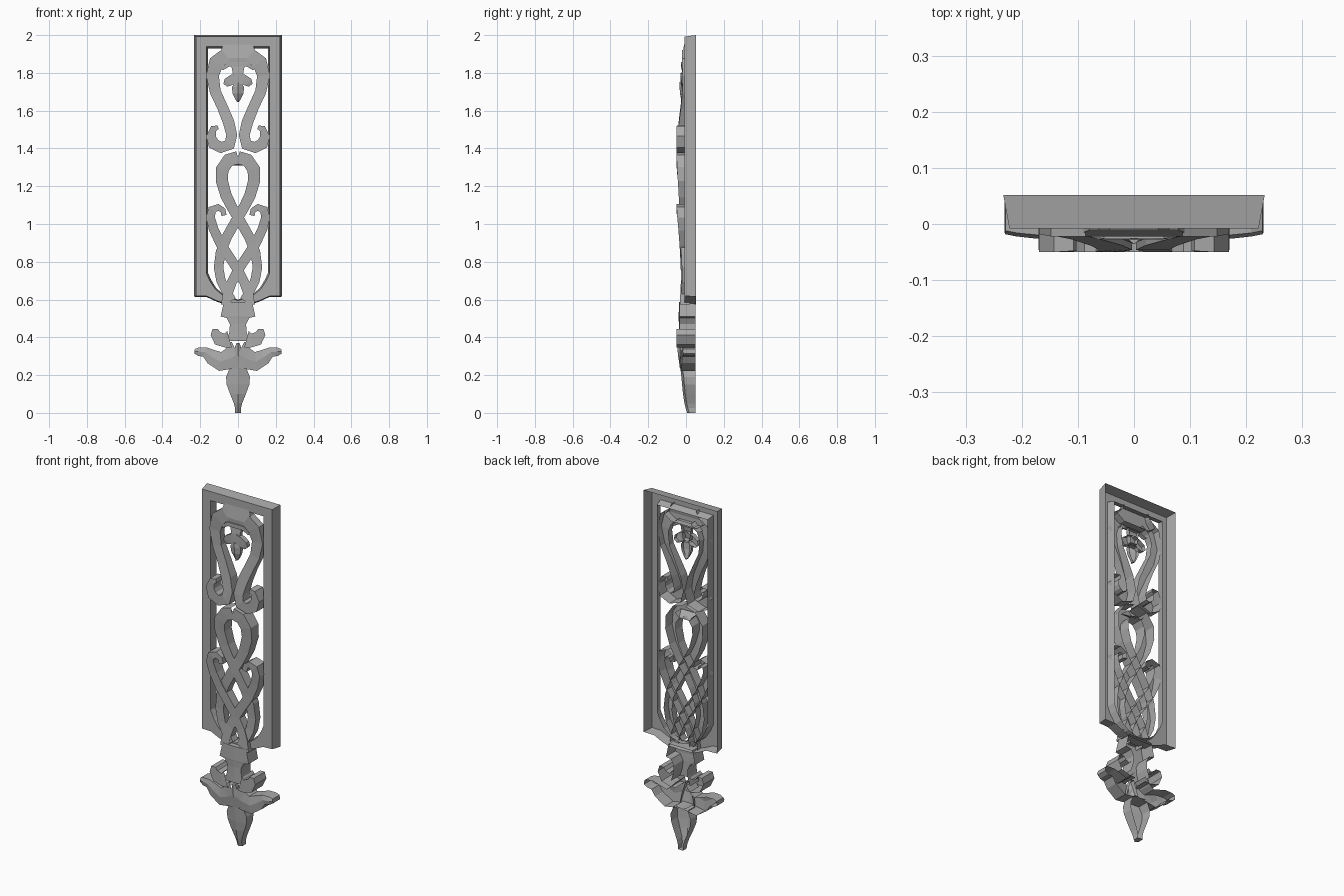
import bpy, bmesh
from mathutils import Vector

grey = bpy.data.materials.new("dark_grey")
grey.diffuse_color = (.4, .4, .4, 1)


def finish(name, bm):
    me = bpy.data.meshes.new(name)
    bm.to_mesh(me)
    bm.free()
    me.materials.append(grey)
    ob = bpy.data.objects.new(name, me)
    bpy.context.collection.objects.link(ob)
    return ob


# Hollow-backed carved strip: path of (x, z, half width, front y); ridge lifts the middle
def ribbon(name, path, back=0.02, ridge=0.0, side=1, caps=(True, True)):
    bm = bmesh.new()
    pts = [Vector((side * p[0], p[1])) for p in path]
    rows = []
    for i, (p, c) in enumerate(zip(path, pts)):
        a, b = pts[max(i - 1, 0)], pts[min(i + 1, len(pts) - 1)]
        if 0 < i < len(pts) - 1:
            t = (c - a).normalized() + (b - c).normalized()
        else:
            t = b - a
        t.normalize()
        n = Vector((-t.y, t.x)) * p[2]
        y = p[3]
        row = [(c + n, back), (c + n, y), (c, y - ridge), (c - n, y), (c - n, back)]
        rows.append([bm.verts.new((q.x, v, q.y)) for q, v in row])
    for r, s in zip(rows, rows[1:]):
        for k in range(4):
            bm.faces.new((r[k], r[k + 1], s[k + 1], s[k]))
    if caps[0]:
        bm.faces.new(rows[0][::-1])
    if caps[1]:
        bm.faces.new(rows[-1])
    bm.normal_update()
    bm.faces.ensure_lookup_table()
    if bm.faces[1].normal.y > 0:
        bmesh.ops.reverse_faces(bm, faces=bm.faces[:])
    return finish(name, bm)


def pair(name, path, **kw):
    for side, tag in ((1, "right"), (-1, "left")):
        ribbon(name + "_" + tag, path, side=side, **kw)


# Frame: front face with tapered outer walls and inner walls, open at the back
rim = [(0, 2.0), (.233, 2.0), (.233, .615), (.165, .613), (.12, .592), (.08, .577), (0, .573)]
outer = [(0, 1.992), (.222, 1.992), (.222, .62), (.165, .618), (.12, .597), (.08, .582), (0, .578)]
inner = [(0, 1.94), (.168, 1.94), (.168, .74), (.15, .70), (.12, .655), (.07, .615), (0, .595)]
lip = [(0, 1.928), (.160, 1.928), (.160, .745), (.143, .705), (.115, .66), (.067, .62), (0, .60)]


def whole(half):
    return half + [(-x, z) for x, z in half[-2:0:-1]]


bm = bmesh.new()
loops = [[bm.verts.new((x, y, z)) for x, z in whole(h)]
         for h, y in ((rim, .052), (outer, -.008), (inner, -.008), (lip, .035))]
n = len(loops[0])
for a, b in zip(loops, loops[1:]):
    for i in range(n):
        j = (i + 1) % n
        bm.faces.new((a[i], b[i], b[j], a[j]))
bm.normal_update()
bm.faces.ensure_lookup_table()
if bm.faces[n].normal.y > 0:
    bmesh.ops.reverse_faces(bm, faces=bm.faces[:])
finish("frame", bm)

# Upper heart scroll hanging from the top plate
ribbon("top_plate", [(0, 1.95, .078, -.010), (0, 1.915, .092, -.016), (0, 1.88, .125, -.022),
                     (0, 1.85, .08, -.020)], caps=(False, True))
pair("heart_scroll", [
    (.065, 1.895, .035, -.022), (.115, 1.855, .040, -.022), (.135, 1.785, .034, -.018),
    (.120, 1.70, .029, -.020), (.083, 1.62, .028, -.028), (.05, 1.54, .030, -.038),
    (.033, 1.47, .029, -.046), (.045, 1.42, .031, -.050), (.09, 1.405, .030, -.050),
    (.130, 1.425, .031, -.050), (.143, 1.465, .026, -.050), (.130, 1.505, .018, -.050),
    (.105, 1.512, .010, -.048)], caps=(False, True))

# Hanging bud with two leaves under a small arch
pair("bud_arch", [(0, 1.845, .012, -.026), (.05, 1.845, .012, -.026), (.085, 1.82, .008, -.022)],
     back=.0, caps=(False, True))
ribbon("bud_stem", [(0, 1.84, .036, -.018), (0, 1.81, .03, -.022), (0, 1.755, .02, -.028)], back=.0)
pair("bud_leaf", [(.0, 1.772, .028, -.028), (.03, 1.765, .026, -.028), (.055, 1.75, .024, -.026),
                  (.068, 1.735, .012, -.022)], back=.0, caps=(False, True))
ribbon("bud", [(0, 1.75, .014, -.024), (0, 1.725, .033, -.022), (0, 1.69, .028, -.020),
               (0, 1.66, .014, -.014), (0, 1.645, .004, -.010)], back=.0, ridge=.012)

# Interlaced loop whose strands cross and run to the finial
pair("loop_strand", [
    (0, 1.352, .034, -.050), (.05, 1.338, .035, -.050), (.083, 1.29, .034, -.048),
    (.086, 1.23, .032, -.043), (.063, 1.15, .030, -.038), (.03, 1.085, .028, -.036),
    (-.012, 1.015, .027, -.036), (-.06, .93, .027, -.032), (-.092, .85, .026, -.026),
    (-.103, .77, .025, -.022), (-.09, .70, .025, -.022), (-.06, .64, .024, -.026),
    (-.03, .595, .022, -.030)], caps=(False, False))
ribbon("loop_inner_slope", [(0, 1.335, .055, -.035), (0, 1.31, .035, .01)],
       back=.02, caps=(False, True))

# Hooked strands crossing below the loop
pair("hook_strand", [
    (.074, 1.045, .014, -.048), (.080, 1.073, .015, -.048), (.105, 1.088, .018, -.050),
    (.137, 1.075, .023, -.050), (.146, 1.035, .024, -.046), (.130, .975, .025, -.040),
    (.095, .90, .026, -.034), (.045, .825, .026, -.030), (0, .755, .026, -.027),
    (-.034, .69, .026, -.027), (-.055, .63, .026, -.030), (-.065, .57, .025, -.033)],
     caps=(True, False))

# Finial: neck, side curls, spreading leaves and pointed bud
ribbon("finial_neck", [(0, .588, .075, -.033), (0, .51, .092, -.035), (0, .503, .06, -.035),
                       (0, .47, .043, -.034), (0, .43, .045, -.034), (0, .38, .06, -.034)],
       back=.05, ridge=.004, caps=(True, False))
pair("finial_curl", [(.045, .39, .045, -.046), (.07, .383, .036, -.050), (.10, .392, .037, -.050),
                     (.120, .42, .026, -.050), (.120, .445, .014, -.050)],
     back=.05, caps=(False, True))
pair("finial_leaf", [
    (0, .31, .075, -.034), (.045, .287, .056, -.030), (.095, .272, .050, -.026),
    (.14, .297, .040, -.022), (.175, .322, .026, -.020), (.21, .324, .022, -.016),
    (.23, .326, .012, -.012)], back=.05, ridge=.006, caps=(False, True))
ribbon("finial_bud", [
    (0, .235, .045, -.018), (0, .19, .063, -.012), (0, .15, .060, -.009), (0, .10, .042, -.004),
    (0, .05, .022, .004), (0, .025, .016, .010), (0, .0, .016, .018)],
       back=.05, ridge=.012, caps=(False, True))
ribbon("finial_midrib", [(0, .37, .008, -.036), (0, .30, .032, -.030), (0, .235, .045, -.018)],
       back=-.01, ridge=.012, caps=(True, False))
